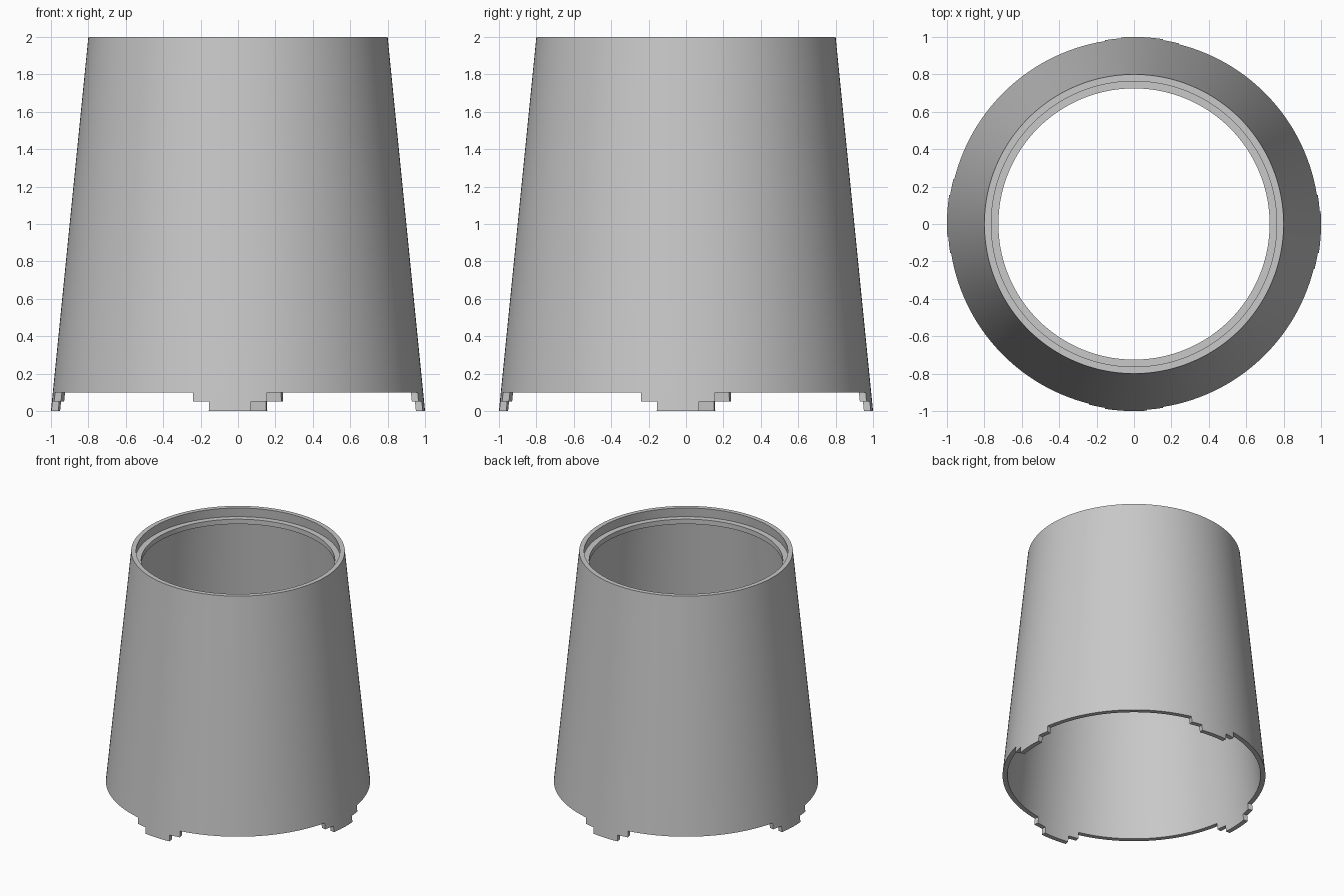
import bpy
import bmesh
from math import sin, cos, radians

old = bpy.data.objects.get("Cube")
if old:
    bpy.data.objects.remove(old, do_unlink=True)

STEPS = 360      # one column per degree
WALL = 0.037     # shell thickness

grey = bpy.data.materials.new("light_grey")
grey.use_nodes = True
colour = (0.58, 0.58, 0.58, 1)
grey.diffuse_color = colour
grey.node_tree.nodes["Principled BSDF"].inputs["Base Color"].default_value = colour


def ring(bm, radius, z):
    """Circle of vertices, starting at the front and turning towards +x."""
    angles = [radians(i * 360 / STEPS) for i in range(STEPS)]
    return [bm.verts.new((radius * sin(a), -radius * cos(a), z)) for a in angles]


def bridge(bm, low, high, keep=lambda i: True):
    for i in range(STEPS):
        if keep(i):
            j = (i + 1) % STEPS
            bm.faces.new((low[i], low[j], high[j], high[i]))


def finish(bm, name):
    bmesh.ops.delete(bm, geom=[v for v in bm.verts if not v.link_faces], context="VERTS")
    bmesh.ops.recalc_face_normals(bm, faces=bm.faces[:])
    mesh = bpy.data.meshes.new(name)
    bm.to_mesh(mesh)
    bm.free()
    mesh.materials.append(grey)
    obj = bpy.data.objects.new(name, mesh)
    bpy.context.collection.objects.link(obj)
    bpy.ops.object.select_all(action="DESELECT")
    obj.select_set(True)
    bpy.context.view_layer.objects.active = obj
    bpy.ops.object.shade_smooth_by_angle(angle=radians(30))


def in_tab(start, end):
    """True for columns inside one of four tabs, one per quarter turn."""
    return lambda i: (i - start) % 90 < end - start


# Tapered shell with four stepped tabs along the bottom edge
bm = bmesh.new()
rings = [ring(bm, 1 - 0.1 * z, z) for z in (0, 0.05, 0.1, 2)]
bridge(bm, rings[0], rings[1], in_tab(-9, 4))
bridge(bm, rings[1], rings[2], in_tab(-14, 9))
bridge(bm, rings[2], rings[3])
bmesh.ops.delete(bm, geom=[v for v in bm.verts if not v.link_faces], context="VERTS")
result = bmesh.ops.extrude_face_region(bm, geom=bm.faces[:], use_keep_orig=True)
for v in result["geom"]:
    if isinstance(v, bmesh.types.BMVert):
        radius = v.co.xy.length
        v.co.xy *= (radius - WALL) / radius
finish(bm, "tapered_shell")

# Flat ledge just below the top rim
bm = bmesh.new()
profile = [(0.785, 1.925), (0.725, 1.925), (0.725, 1.885), (0.785, 1.885)]
rings = [ring(bm, r, z) for r, z in profile]
for k in range(4):
    bridge(bm, rings[k], rings[(k + 1) % 4])
finish(bm, "inner_ledge")
